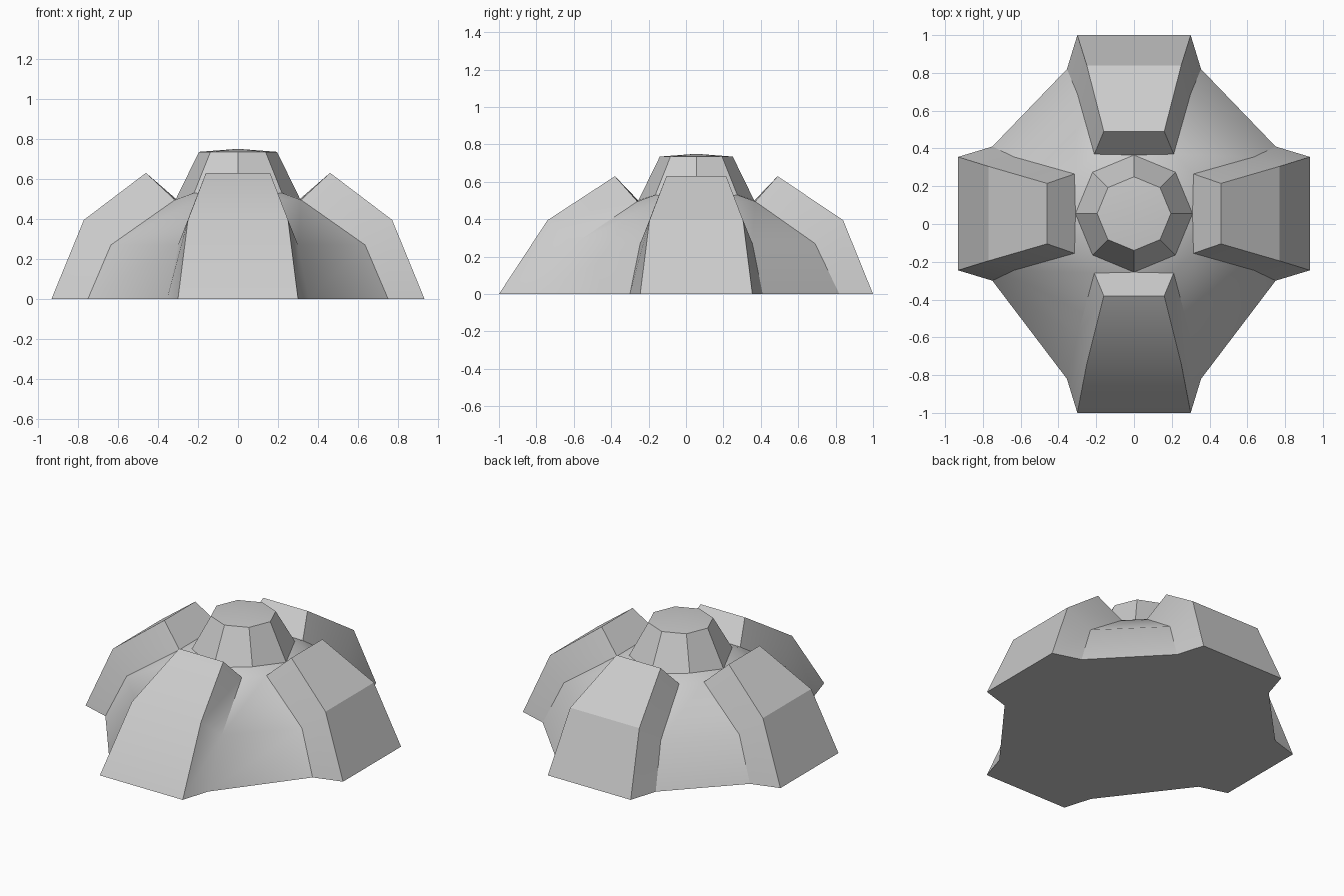
import bpy
import bmesh
import math
from mathutils import Vector

old = bpy.data.objects.get("Cube")
if old:
    bpy.data.objects.remove(old, do_unlink=True)

grey = bpy.data.materials.new("light_grey")
grey.use_nodes = True
colour = (0.6, 0.6, 0.6, 1)
grey.diffuse_color = colour
grey.node_tree.nodes["Principled BSDF"].inputs["Base Color"].default_value = colour

CENTRE_Y = 0.055
RIM, CROWN = 0.31, 0.195


def ring_point(i, radius, z):
    a = i * math.pi / 4
    return Vector((radius * math.cos(a), radius * math.sin(a) + CENTRE_Y, z))


def rim_point(i):
    # The rim dips where it meets a rib and rises between ribs
    return ring_point(i, RIM, 0.53 if i % 2 else 0.5)


def finish(name, faces):
    bm = bmesh.new()
    for face in faces:
        bm.faces.new([bm.verts.new(p) for p in face])
    bmesh.ops.remove_doubles(bm, verts=bm.verts, dist=0.0005)
    bmesh.ops.recalc_face_normals(bm, faces=bm.faces)
    mesh = bpy.data.meshes.new(name)
    bm.to_mesh(mesh)
    bm.free()
    mesh.materials.append(grey)
    obj = bpy.data.objects.new(name, mesh)
    bpy.context.collection.objects.link(obj)
    bpy.ops.object.select_all(action="DESELECT")
    obj.select_set(True)
    bpy.context.view_layer.objects.active = obj
    bpy.ops.object.shade_smooth_by_angle(angle=math.radians(30))
    return obj


def rib_rows(turn, crest, foot):
    """Rows from ground to crown: right foot, right crest, left crest, left foot."""
    c, s = round(math.cos(turn)), round(math.sin(turn))

    def place(out, side, z):
        return Vector((out * c - side * s, out * s + side * c + CENTRE_Y, z))

    rows = []
    for (co, cw, cz), (fo, fw, fz) in zip(crest, foot):
        rows.append([place(fo, -fw, fz), place(co, -cw, cz),
                     place(co, cw, cz), place(fo, fw, fz)])
    return rows


# Distance out, half width and height at the ground, shoulder and crown
def crest(ground, shoulder, top):
    return [(ground, 0.30, 0), (shoulder, 0.25, 0.395), (top, 0.16, 0.63)]


def foot(ground, middle):
    return [(ground, 0.355, 0), (middle, 0.30, 0.27), (0.315, 0.21, 0.495)]


side = (crest(0.932, 0.77, 0.46), foot(0.75, 0.635))
back = (crest(0.945, 0.785, 0.435), foot(0.765, 0.635))
front = (crest(1.055, 0.795, 0.435), foot(0.875, 0.65))
ribs = [rib_rows(k * math.pi / 2, *shape)
        for k, shape in enumerate((side, back, side, front))]

faces, outline = [], []
for k, rib in enumerate(ribs):
    following = ribs[(k + 1) % 4]
    # Rib sides and outer face
    for low, high in zip(rib, rib[1:]):
        for j in range(3):
            faces.append([low[j], low[j + 1], high[j + 1], high[j]])
    # Rib inner end, touching the hub
    a, b, c, d = rib[2]
    touch, valley = rim_point(2 * k), rim_point(2 * k + 1)
    faces.append([a, b, c, d, touch])
    # Curved wall between neighbouring ribs
    for i in range(2):
        faces.append([rib[i][3], following[i][0],
                      following[i + 1][0], rib[i + 1][3]])
    # Small ledge around the hub
    corner = following[2][0]
    faces += [[d, corner, valley], [touch, d, valley],
              [valley, corner, rim_point(2 * k + 2)]]
    outline += rib[0]
# Flat underside
faces.append(outline)
finish("ribbed_shell", faces)

# Eight-sided hub with a shallow cap
hub, apex = [], Vector((0, CENTRE_Y, 0.75))
for i in range(8):
    p, q = ring_point(i, CROWN, 0.735), ring_point(i + 1, CROWN, 0.735)
    hub += [[rim_point(i), rim_point(i + 1), q, p], [p, q, apex]]
finish("hub", hub)
